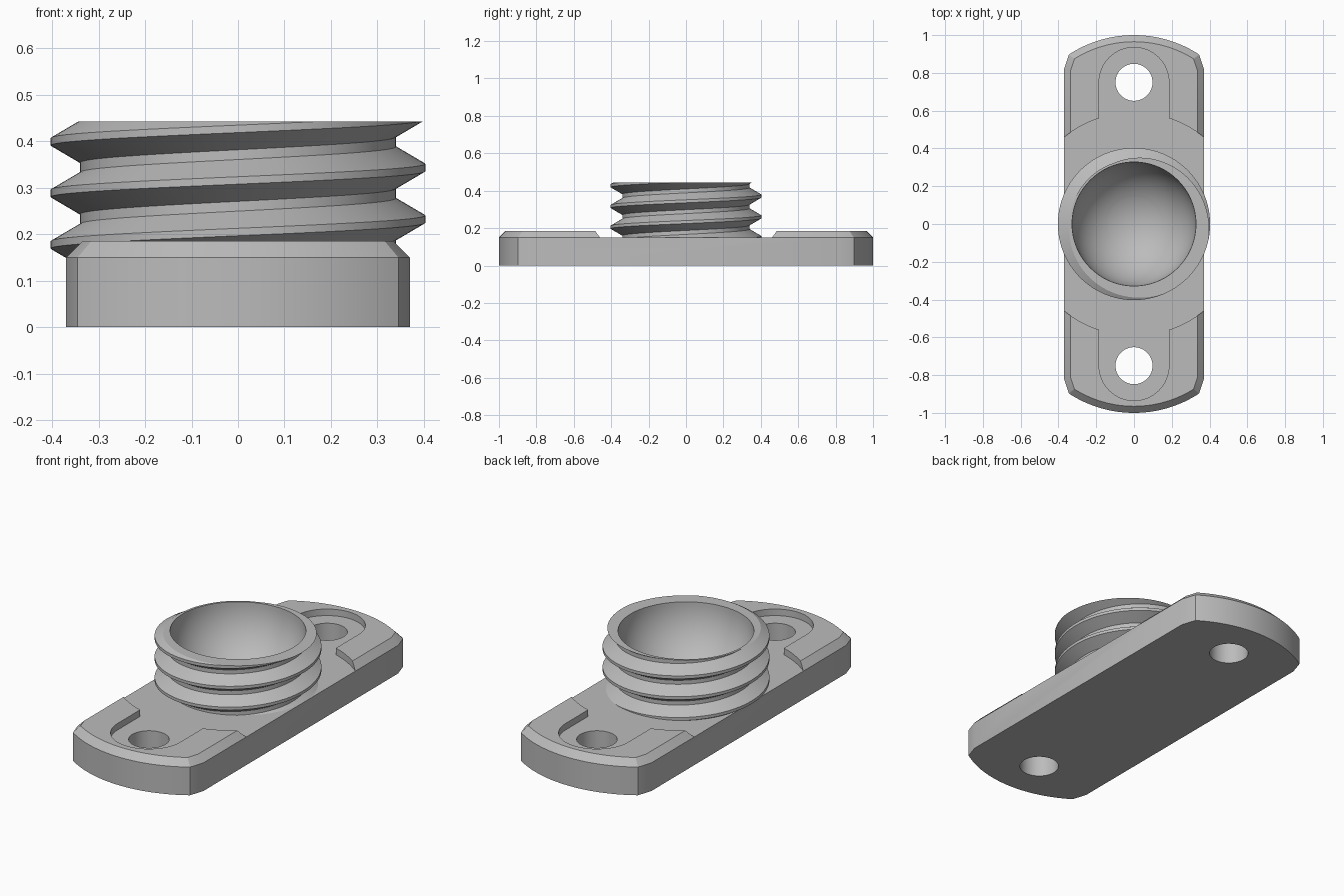
import bpy, bmesh
from math import sin, cos, pi, asin, radians

old = bpy.data.objects.get("Cube")
if old:
    bpy.data.objects.remove(old, do_unlink=True)

FLOOR, PAD_TOP, RIM = 0.15, 0.185, 0.443

grey = bpy.data.materials.new("Grey plastic")
grey.use_nodes = True
colour = (0.5, 0.5, 0.5, 1)
grey.diffuse_color = colour
grey.node_tree.nodes["Principled BSDF"].inputs["Base Color"].default_value = colour


def arc(cx, cy, r, start, end, steps):
    """Points along an arc, angles in radians."""
    angles = [start + (end - start) * i / steps for i in range(steps + 1)]
    return [(cx + r * cos(a), cy + r * sin(a)) for a in angles]


def make_object(name, bm):
    bmesh.ops.recalc_face_normals(bm, faces=bm.faces)
    mesh = bpy.data.meshes.new(name)
    bm.to_mesh(mesh)
    bm.free()
    mesh.materials.append(grey)
    ob = bpy.data.objects.new(name, mesh)
    bpy.context.collection.objects.link(ob)
    return ob


def prism(outline, low, high):
    """Extruded outline; returns the bmesh and its top face."""
    bm = bmesh.new()
    bottom = bm.faces.new([bm.verts.new((x, y, low)) for x, y in outline])
    ext = bmesh.ops.extrude_face_region(bm, geom=[bottom], use_keep_orig=True)
    top = next(g for g in ext["geom"] if isinstance(g, bmesh.types.BMFace))
    bmesh.ops.translate(bm, verts=top.verts, vec=(0, 0, high - low))
    bmesh.ops.recalc_face_normals(bm, faces=bm.faces)
    return bm, top


def cut(target, cutters):
    """Subtract the cutters and bake the result with smooth shading."""
    for c in cutters:
        mod = target.modifiers.new(c.name, "BOOLEAN")
        mod.operation = "DIFFERENCE"
        mod.solver = "EXACT"
        mod.object = c
    bpy.ops.object.select_all(action="DESELECT")
    target.select_set(True)
    bpy.context.view_layer.objects.active = target
    bpy.ops.object.convert(target="MESH")
    bpy.ops.object.shade_smooth_by_angle(angle=radians(25))


# Mounting plate: straight sides, bowed ends, chamfered top rim
end_r = 0.63
spread = asin(0.345 / end_r)
half = [(0.37, 0.82)] + arc(0, 1 - end_r, end_r, pi / 2 - spread, pi / 2 + spread, 32) + [(-0.37, 0.82)]
bm, top = prism(half + [(-x, -y) for x, y in half], 0, FLOOR)
chamfer = PAD_TOP - FLOOR
bmesh.ops.inset_region(bm, faces=[top], thickness=chamfer, use_even_offset=True)
bmesh.ops.translate(bm, verts=top.verts, vec=(0, 0, chamfer))
plate = make_object("mounting_plate", bm)

# Recess: round centre clearance joined with a screw slot at each end
slot_r, slot_y, clear_r = 0.185, 0.75, 0.59
lip = asin(slot_r / clear_r)
side = arc(0, slot_y, slot_r, 0, pi, 32)
side += arc(0, 0, clear_r, pi / 2 + lip, 3 * pi / 2 - lip, 48)
recess = make_object("recess_cutter", prism(side + [(-x, -y) for x, y in side], FLOOR, 0.4)[0])

# Screw holes
cutters = [recess]
for s in (1, -1):
    ring = arc(0, s * slot_y, 0.098, 0, 2 * pi, 48)[:-1]
    cutters.append(make_object("screw_hole_cutter", prism(ring, -0.1, 0.5)[0]))

# Bowl: hemisphere with a straight wall above the rim
bm = bmesh.new()
profile = [(0.328 * cos(a), RIM + 0.328 * sin(a)) for a in [-pi / 2 + i * pi / 48 for i in range(25)]]
profile += [(0.328, 0.6), (0, 0.6)]
verts = [bm.verts.new((r, 0, z)) for r, z in profile]
edges = [bm.edges.new(pair) for pair in zip(verts, verts[1:])]
bmesh.ops.spin(bm, geom=verts + edges, cent=(0, 0, 0), axis=(0, 0, 1), angle=2 * pi, steps=96)
bmesh.ops.remove_doubles(bm, verts=bm.verts, dist=0.0005)
bowl = make_object("bowl_cutter", bm)

# Threaded neck: ridge profile swept along a helix, then trimmed flat
pitch, steps, turns = 0.111, 96, 9
ridge = [(0.403, -0.008), (0.403, 0.008), (0.34, 0.045), (0.34, 0.066), (0.403, pitch - 0.008)]
bm = bmesh.new()
previous = None
for i in range(steps * turns + 1):
    a = 2 * pi * i / steps
    rise = 0.2325 - 4 * pitch + pitch * i / steps
    row = [bm.verts.new((r * cos(a), r * sin(a), z + rise)) for r, z in ridge]
    if previous:
        for j in range(len(ridge) - 1):
            bm.faces.new((previous[j], row[j], row[j + 1], previous[j + 1]))
    previous = row
bmesh.ops.remove_doubles(bm, verts=bm.verts, dist=0.0002)
for height, up in ((FLOOR, -1), (RIM, 1)):
    bmesh.ops.bisect_plane(bm, geom=bm.verts[:] + bm.edges[:] + bm.faces[:], dist=1e-6,
                           plane_co=(0, 0, height), plane_no=(0, 0, up), clear_outer=True)
bmesh.ops.holes_fill(bm, edges=[e for e in bm.edges if e.is_boundary], sides=0)
neck = make_object("threaded_neck", bm)

cut(plate, cutters + [bowl])
cut(neck, [bowl])
for c in cutters + [bowl]:
    bpy.data.objects.remove(c, do_unlink=True)
